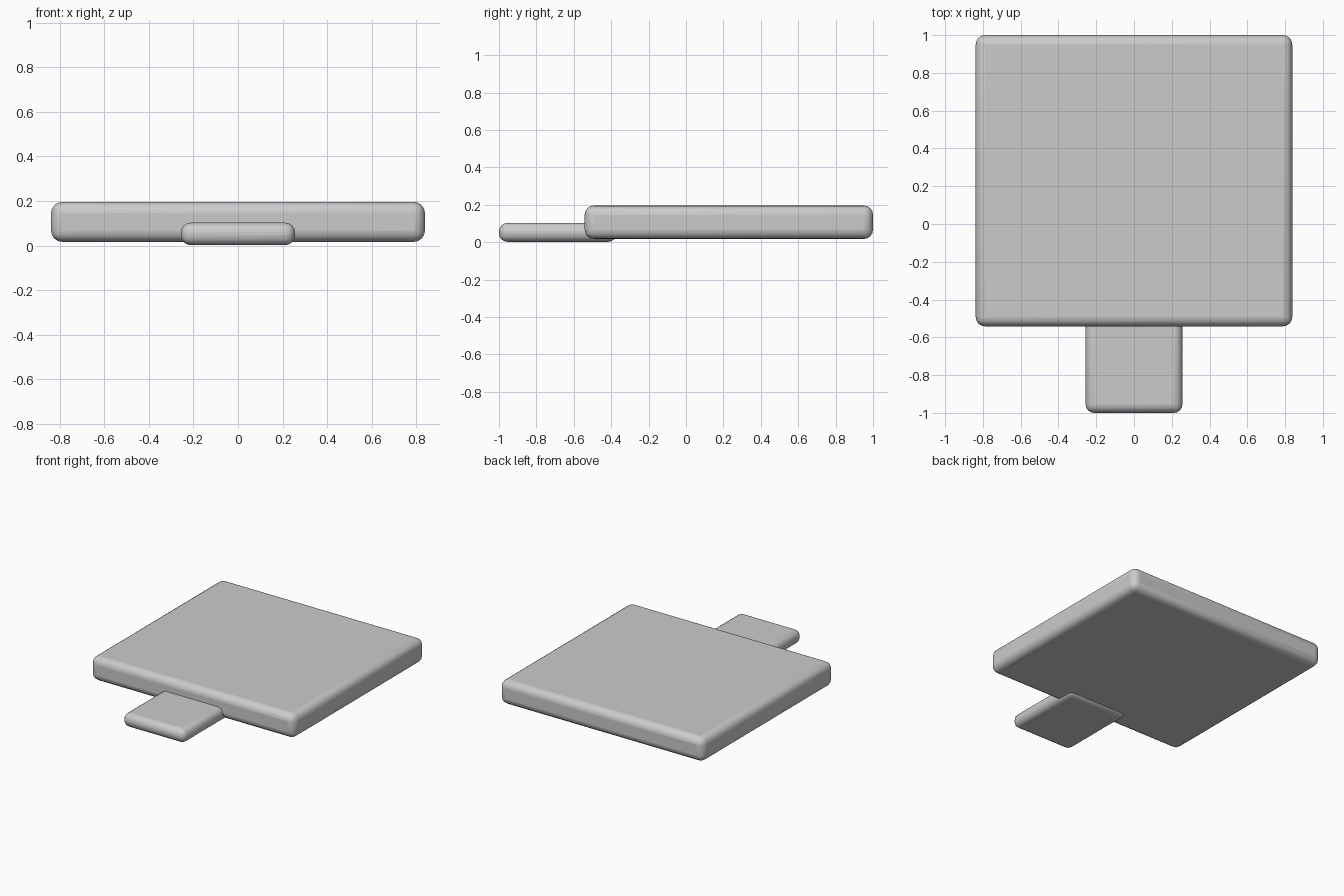
import bpy

if "Cube" in bpy.data.objects:
    bpy.data.objects.remove(bpy.data.objects["Cube"])


def rounded_slab(name, lo, hi, radius, segments=4):
    """Box between two corners with rounded edges."""
    centre = [(a + b) / 2 for a, b in zip(lo, hi)]
    bpy.ops.mesh.primitive_cube_add(size=1, location=centre)
    ob = bpy.context.object
    ob.name = name
    ob.scale = [b - a for a, b in zip(lo, hi)]
    bpy.ops.object.transform_apply(location=False, rotation=False, scale=True)
    bevel = ob.modifiers.new("rounded_edges", 'BEVEL')
    bevel.width = radius
    bevel.segments = segments
    bevel.limit_method = 'NONE'
    bpy.ops.object.shade_smooth_by_angle()
    return ob


# Large square board
rounded_slab("board", (-0.838, -0.542, 0.017), (0.838, 1.0, 0.196), 0.05)

# Thin tab tucked under the front edge of the board
rounded_slab("front_tab", (-0.256, -1.0, 0.002), (0.256, -0.37, 0.103), 0.045)
